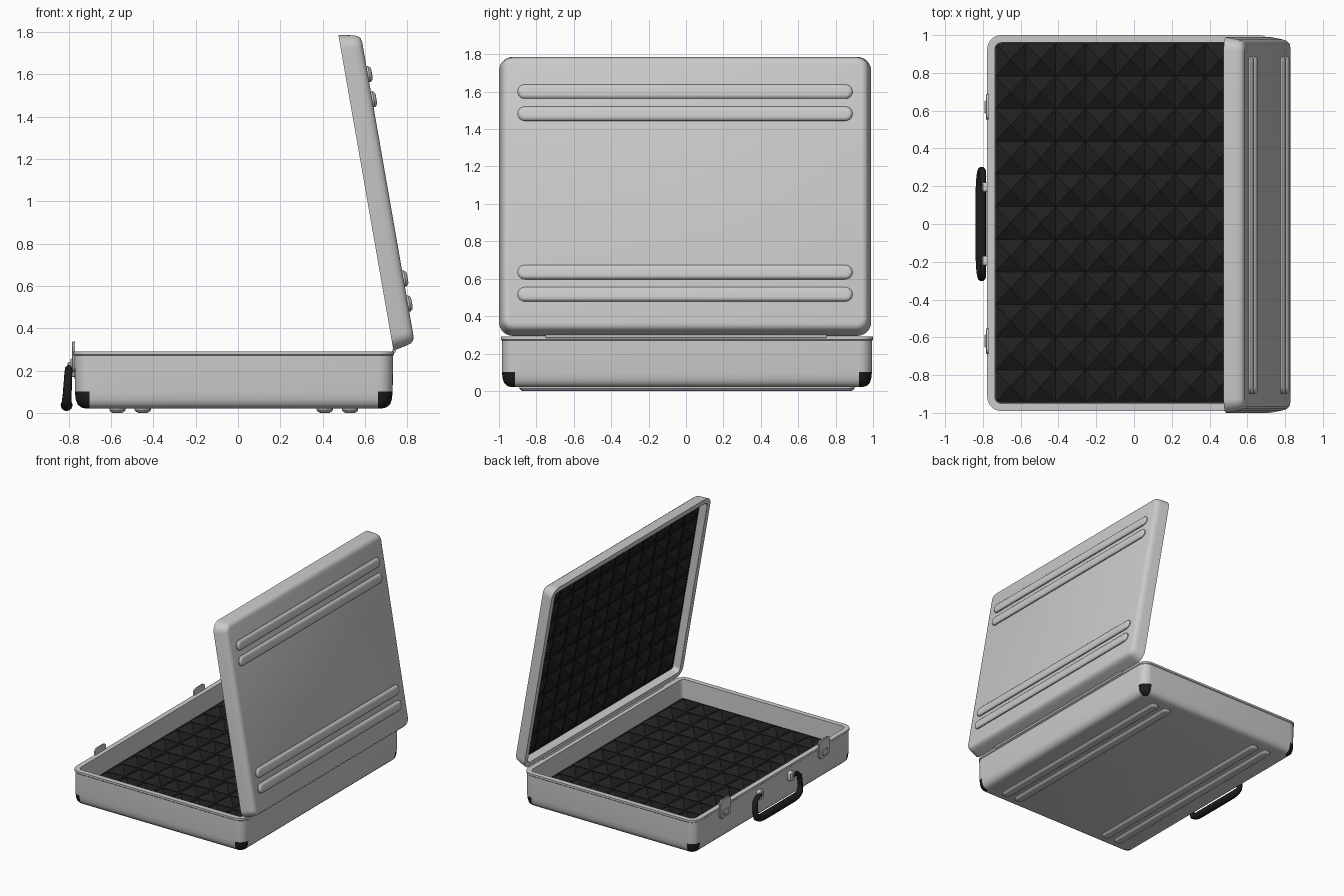
import bpy, bmesh
from math import sin, cos, pi, radians
from mathutils import Matrix, Vector

cube = bpy.data.objects.get("Cube")
if cube:
    bpy.data.objects.remove(cube)


def material(name, value, rough=0.5):
    m = bpy.data.materials.new(name)
    m.use_nodes = True
    color = (value, value, value, 1)
    m.diffuse_color = color
    bsdf = m.node_tree.nodes["Principled BSDF"]
    bsdf.inputs["Base Color"].default_value = color
    bsdf.inputs["Roughness"].default_value = rough
    return m


ALUMINIUM = material("aluminium grey", 0.6)
RUBBER = material("black rubber", 0.012)
FOAM = material("dark foam", 0.014, 0.9)


def finish(bm, name, mats, matrix=Matrix(), smooth=True):
    bmesh.ops.recalc_face_normals(bm, faces=bm.faces)
    mesh = bpy.data.meshes.new(name)
    bm.to_mesh(mesh)
    bm.free()
    for m in mats:
        mesh.materials.append(m)
    obj = bpy.data.objects.new(name, mesh)
    bpy.context.collection.objects.link(obj)
    obj.matrix_world = matrix
    if smooth:
        bpy.ops.object.select_all(action='DESELECT')
        obj.select_set(True)
        bpy.context.view_layer.objects.active = obj
        bpy.ops.object.shade_smooth_by_angle(angle=radians(35))
    return obj


def loft(hx, hy, radius, profile, segs=8):
    """Stack rounded rectangles; profile holds (inset, height) pairs."""
    bm = bmesh.new()
    rings = []
    for inset, z in profile:
        r = max(radius - inset, 0.006)
        ring = []
        for k, (sx, sy) in enumerate([(1, 1), (-1, 1), (-1, -1), (1, -1)]):
            for i in range(segs + 1):
                a = (k + i / segs) * pi / 2
                ring.append(bm.verts.new((sx * (hx - inset - r) + r * cos(a),
                                          sy * (hy - inset - r) + r * sin(a), z)))
        rings.append(ring)
    n = len(rings[0])
    for a, b in zip(rings, rings[1:]):
        for i in range(n):
            j = (i + 1) % n
            bm.faces.new((a[i], a[j], b[j], b[i]))
    bm.faces.new(rings[0])
    bm.faces.new(rings[-1])
    return bm


HX, HY, CORNER = 0.757, 0.995, 0.075
BASE = Matrix.Translation((-0.02, 0.005, 0.02))
LID = Matrix.Translation((0.708, -0.005, 1.058)) @ Matrix.Rotation(radians(-99.9), 4, 'Y')

# Base tray with black lower corners
bm = loft(HX, HY, CORNER, [(0.06, 0), (0.035, 0.006), (0.018, 0.022), (0.01, 0.045),
                           (0.006, 0.08), (0.005, 0.25), (0, 0.255), (0, 0.27),
                           (0.04, 0.27), (0.045, 0.08)])
for f in bm.faces:
    c = f.calc_center_median()
    if c.z < 0.08 and abs(c.x) > HX - CORNER and abs(c.y) > HY - CORNER:
        f.material_index = 1
finish(bm, "base_tray", [ALUMINIUM, RUBBER], BASE)

# Lid tray
bm = loft(HX, HY, CORNER, [(0.05, 0), (0.032, 0.005), (0.02, 0.018), (0.013, 0.04),
                           (0, 0.105), (0.04, 0.105), (0.045, 0.03)])
finish(bm, "lid_tray", [ALUMINIUM], LID)

# Raised ribs on the bottom and on the lid
for part, frame in (("base", BASE), ("lid", LID)):
    for i, x in enumerate((-0.55, -0.43, 0.43, 0.55)):
        bm = loft(0.038, 0.895, 0.038, [(0, 0.004), (0, -0.007), (0.005, -0.014),
                                        (0.013, -0.019), (0.022, -0.02)])
        finish(bm, f"{part}_rib_{i + 1}", [ALUMINIUM], frame @ Matrix.Translation((x, 0, 0)))


# Pyramid foam
def foam(name, frame, z, height, nx=9, ny=11):
    bm = bmesh.new()
    w, d = 2 * (HX - 0.044), 2 * (HY - 0.044)
    grid = [[bm.verts.new((w * (i / nx - 0.5), d * (j / ny - 0.5), z))
             for j in range(ny + 1)] for i in range(nx + 1)]
    for i in range(nx):
        for j in range(ny):
            q = [grid[i][j], grid[i + 1][j], grid[i + 1][j + 1], grid[i][j + 1]]
            mid = sum((v.co for v in q), Vector()) / 4
            tip = bm.verts.new(mid + Vector((0, 0, height)))
            for k in range(4):
                bm.faces.new((q[k], q[(k + 1) % 4], tip))
    finish(bm, name, [FOAM], frame, smooth=False)


foam("base_foam", BASE, 0.12, 0.045)
foam("lid_foam", LID, 0.045, 0.04)


# Cylinder between two points
def rod(name, a, b, radius, mat):
    a, b = Vector(a), Vector(b)
    bm = bmesh.new()
    bmesh.ops.create_cone(bm, cap_ends=True, segments=16, radius1=radius,
                          radius2=radius, depth=(b - a).length)
    rot = (b - a).to_track_quat('Z', 'Y').to_matrix().to_4x4()
    finish(bm, name, [mat], Matrix.Translation((a + b) / 2) @ rot)


# Long hinge
rod("hinge", (0.737, -0.75, 0.292), (0.737, 0.75, 0.292), 0.009, ALUMINIUM)

# Handle hanging from two pivots
half = [(-0.798, 0.2, 0.212, 0.7), (-0.8, 0.25, 0.208, 0.85), (-0.802, 0.278, 0.18, 0.9),
        (-0.807, 0.282, 0.09, 1), (-0.809, 0.27, 0.055, 1.1), (-0.81, 0.235, 0.04, 1.25),
        (-0.81, 0.19, 0.037, 1.35)]
path = half + [(x, -y, z, r) for x, y, z, r in reversed(half)]
curve = bpy.data.curves.new("handle", 'CURVE')
curve.dimensions = '3D'
curve.bevel_depth = 0.021
curve.bevel_resolution = 4
curve.use_fill_caps = True
spline = curve.splines.new('POLY')
spline.points.add(len(path) - 1)
for p, (x, y, z, r) in zip(spline.points, path):
    p.co = (x, y, z, 1)
    p.radius = r
spline.use_smooth = True
curve.materials.append(RUBBER)
bpy.context.collection.objects.link(bpy.data.objects.new("handle", curve))

# Handle brackets and latches, mirrored across the front wall
UPRIGHT = Matrix.Rotation(radians(-90), 4, 'Y')
for side, s in (("left", 1), ("right", -1)):
    bm = loft(0.035, 0.025, 0.012, [(0, 0), (0, 0.03), (0.006, 0.036)], 4)
    finish(bm, f"handle_bracket_{side}", [ALUMINIUM],
           Matrix.Translation((-0.77, 0.195 * s, 0.205)) @ UPRIGHT)
    spot = Matrix.Translation((-0.77, 0.62 * s, 0.265))
    bm = loft(0.073, 0.068, 0.03, [(0, 0), (0, 0.01), (0.004, 0.014)], 5)
    finish(bm, f"latch_plate_{side}", [ALUMINIUM], spot @ UPRIGHT)
    bm = loft(0.022, 0.035, 0.01, [(0, 0.01), (0, 0.018), (0.004, 0.021)], 4)
    finish(bm, f"latch_button_{side}", [ALUMINIUM],
           spot @ Matrix.Translation((0, 0, -0.03)) @ UPRIGHT)
